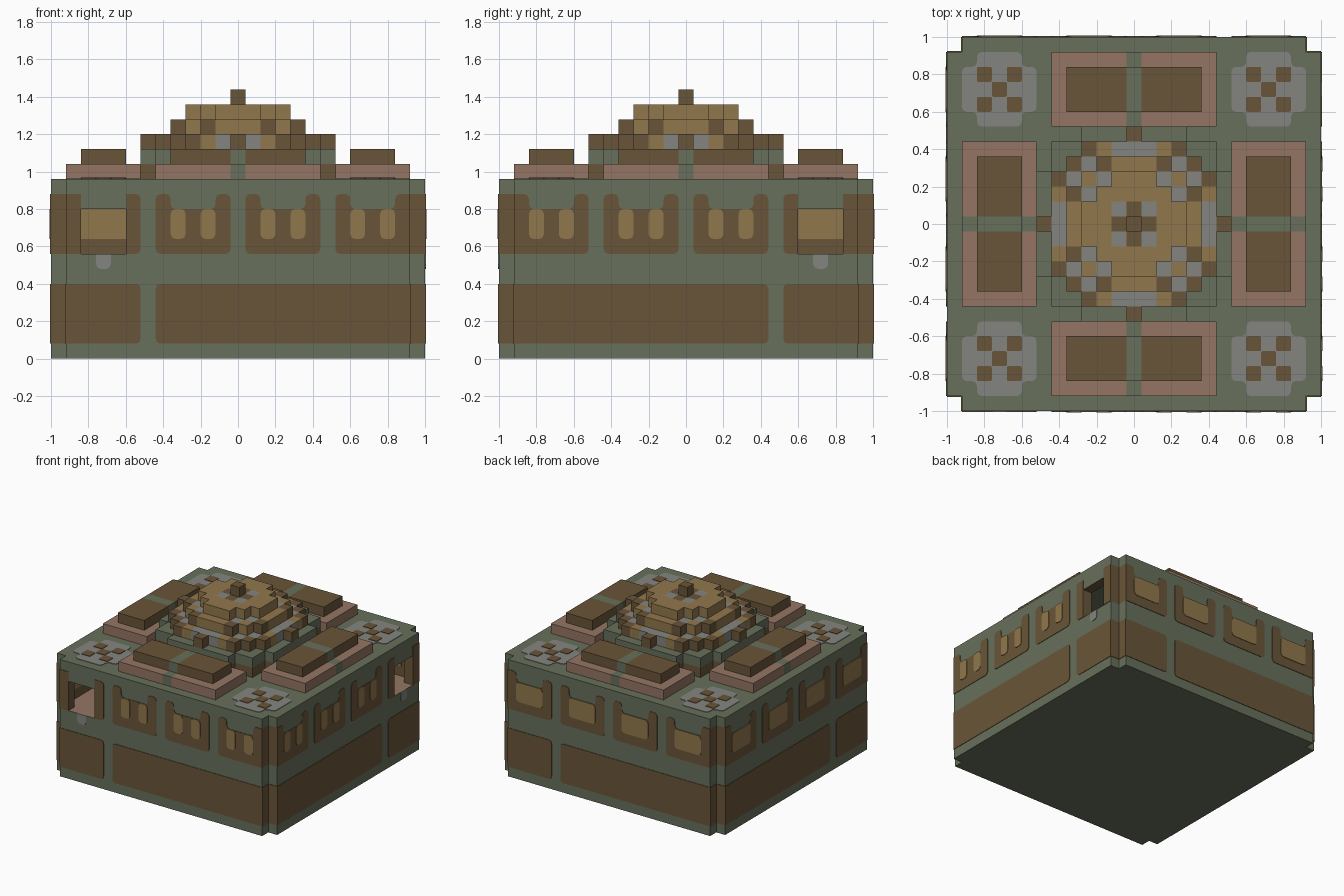
import bpy, bmesh, math
from mathutils import Vector

if "Cube" in bpy.data.objects:
    bpy.data.objects.remove(bpy.data.objects["Cube"], do_unlink=True)

V = 0.08       # block size
SKIN = 0.004   # thickness of painted plates


def material(name, rgb):
    lin = [((c / 255 + 0.055) / 1.055) ** 2.4 for c in rgb]
    m = bpy.data.materials.new(name)
    m.use_nodes = True
    m.diffuse_color = (*lin, 1)
    m.node_tree.nodes["Principled BSDF"].inputs["Base Color"].default_value = (*lin, 1)
    return m


GREEN, BROWN, TAN, PINK, GREY = range(5)
MATS = [material("moss green", (103, 112, 91)), material("dark wood", (105, 85, 56)),
        material("tan wood", (145, 119, 76)), material("terracotta", (148, 117, 99)),
        material("stone grey", (132, 132, 128))]

# Wall frames: u runs along the wall, d points outward from the centre
SIDES = {"front": lambda u, d, z: (u, -d, z), "right": lambda u, d, z: (d, -u, z),
         "back": lambda u, d, z: (-u, d, z), "left": lambda u, d, z: (-d, u, z)}


def finish(name, bm, rule):
    """Make an object; rule is a colour or a function of the face."""
    bmesh.ops.recalc_face_normals(bm, faces=bm.faces[:])
    bm.normal_update()
    me = bpy.data.meshes.new(name)
    used = [rule(f) if callable(rule) else rule for f in bm.faces]
    slots = sorted(set(used))
    for f, c in zip(bm.faces, used):
        f.material_index = slots.index(c)
    for c in slots:
        me.materials.append(MATS[c])
    bm.to_mesh(me)
    bm.free()
    ob = bpy.data.objects.new(name, me)
    bpy.context.collection.objects.link(ob)
    return ob


def prism(bm, pts, lo, hi, place):
    """Extrude a flat outline from lo to hi; place(a, b, h) gives the position."""
    rings = [[bm.verts.new(place(a, b, h)) for a, b in pts] for h in (lo, hi)]
    n = len(pts)
    for r in rings:
        bm.faces.new(r)
    for i in range(n):
        j = (i + 1) % n
        bm.faces.new((rings[0][i], rings[0][j], rings[1][j], rings[1][i]))


def rect(a0, b0, a1, b1):
    return [(a0, b0), (a1, b0), (a1, b1), (a0, b1)]


def rounded(pts, r=0.025, keep=lambda p: False):
    """Round the corners of an outline."""
    out = []
    for i, p in enumerate(pts):
        if keep(p):
            out.append(p)
            continue
        p0, c, p1 = Vector(pts[i - 1]), Vector(p), Vector(pts[(i + 1) % len(pts)])
        s, e = c + (p0 - c).normalized() * r, c + (p1 - c).normalized() * r
        m = (s + e) / 2 * 0.6 + c * 0.4
        out += [tuple(s), tuple(m), tuple(e)]
    return out


def flat(a, b, h):
    return (a, b, h)


def plates(name, outlines, colour, side=None, base=1.0, layer=1):
    """Thin painted shapes on a wall (side given) or on the roof."""
    bm = bmesh.new()
    place = (lambda u, z, d: SIDES[side](u, d, z)) if side else flat
    for o in outlines:
        prism(bm, o, base, base + SKIN * layer, place)
    return finish(name, bm, colour)


def layer(name, widths, z0, rule):
    """One layer of blocks; widths[j] is the half width in blocks of row j."""
    cells = {(i, j) for j in range(1 - len(widths), len(widths))
             for i in range(-widths[abs(j)], widths[abs(j)] + 1)}
    bm = bmesh.new()
    cache, colours = {}, {}

    def vert(x, y, k):
        if (x, y, k) not in cache:
            cache[x, y, k] = bm.verts.new(((x - 0.5) * V, (y - 0.5) * V, z0 + k * V))
        return cache[x, y, k]

    for i, j in sorted(cells):
        c = rule(*sorted((abs(i), abs(j)))) if callable(rule) else rule
        quad = [(i, j), (i + 1, j), (i + 1, j + 1), (i, j + 1)]
        faces = [[vert(*q, k) for q in quad] for k in (0, 1)]
        for n, (di, dj) in enumerate([(0, -1), (1, 0), (0, 1), (-1, 0)]):
            if (i + di, j + dj) not in cells:
                p, q = quad[n], quad[(n + 1) % 4]
                faces.append([vert(*p, 0), vert(*q, 0), vert(*q, 1), vert(*p, 1)])
        for f in faces:
            colours[bm.faces.new(f)] = c
    finish(name, bm, lambda f: colours[f])


# Base block and roof with notched corners
notched = []
for sx, sy in ((1, 1), (-1, 1), (-1, -1), (1, -1)):
    corner = [(sx, sy * 0.92), (sx * 0.92, sy * 0.92), (sx * 0.92, sy)]
    notched += corner if sx * sy > 0 else corner[::-1]
bm = bmesh.new()
prism(bm, notched, 0, 0.56, flat)
finish("base_block", bm, lambda f: PINK if f.normal.z > 0.5 else GREEN)
bm = bmesh.new()
prism(bm, notched, 0.88, 0.96, flat)
finish("roof_slab", bm, GREEN)

# Window storey, lower bands and window frames on the four walls
FRAME = [(-.2, .56), (.2, .56), (.2, .88), (.12, .88), (.12, .8), (-.12, .8), (-.12, .88), (-.2, .88)]
at_edge = lambda p: abs(p[0]) > 0.91

for side, place in SIDES.items():
    is_open = side in ("front", "right")
    bm = bmesh.new()
    wall = [rect(-.92, .56, .92, .88)]
    if is_open:
        wall = [[(-.92, .56), (-.84, .56), (-.84, .8), (-.6, .8), (-.6, .56), (.92, .56), (.92, .88), (-.92, .88)]]
    for o in wall:
        prism(bm, o, 0.92, 1.0, lambda u, z, d: place(u, d, z))
    finish(side + "_wall", bm, lambda f: GREEN if max(abs(f.normal.x), abs(f.normal.y)) > 0.5 and
           max(abs(c) for c in f.calc_center_median()[:2]) > 0.99 else BROWN)

    bands = [rect(-.92, .08, -.52, .4), rect(-.44, .08, .92, .4)]
    plates(side + "_bands", [rounded(b, keep=at_edge) for b in bands], BROWN, side)
    plates(side + "_corner_bands", [rect(s * .92, .08, s, .4) for s in (-1, 1)], BROWN, side, 0.92)

    centres = [-.24, .24, .72] + ([] if is_open else [-.72])
    frames = [[(u + c, z) for u, z in FRAME] for c in centres]
    frames = [rounded(f, keep=at_edge) for f in frames]
    if is_open:
        frames += [rect(-.92, .56, -.84, .88),
                   rounded(rect(-.6, .56, -.52, .88), keep=lambda p: p[0] < -.59)]
        plates(side + "_sill_drop", [rounded(rect(-.76, .48, -.68, .56), keep=lambda p: p[1] > .55)],
               GREY, side)
    plates(side + "_window_frames", frames, BROWN, side)

    spans = [(-.12, -.04), (.04, .12)] if is_open else [(-.12, .12)]
    plates(side + "_windows", [rounded(rect(c + a, .64, c + b, .8)) for c in centres for a, b in spans],
           TAN, side, layer=2)
    if not is_open:
        plates(side + "_inner_windows", [rect(c - .12, .64, c + .12, .8) for c in centres],
               TAN, side, 0.92, -1)

    # Stepped roof slabs with a green stripe through the middle
    for part, half, d0, d1, z, colour in (("lower", .44, .52, .92, .96, PINK),
                                          ("upper", .36, .6, .84, 1.04, BROWN)):
        for piece, a, b, col in (("left", -half, -.04, colour), ("stripe", -.04, .04, GREEN),
                                 ("right", .04, half, colour)):
            bm = bmesh.new()
            prism(bm, rect(a, d0, b, d1), z, z + V, place)
            finish(f"{side}_{part}_slab_{piece}", bm, col)

# Stone rosettes with a checker cross on the roof corners
ROSETTE = []
for sx, sy in ((1, 1), (-1, 1), (-1, -1), (1, -1)):
    corner = [(sx * .2, sy * .12), (sx * .12, sy * .12), (sx * .12, sy * .2)]
    ROSETTE += corner if sx * sy > 0 else corner[::-1]
spots = [(x, y) for x in (-.72, .72) for y in (-.72, .72)]
plates("roof_rosettes", [rounded([(x + a, y + b) for a, b in ROSETTE]) for x, y in spots],
       GREY, base=0.96)
checks = [(0, 0), (V, V), (-V, V), (V, -V), (-V, -V)]
plates("rosette_checks", [rounded(rect(x + a - .04, y + b - .04, x + a + .04, y + b + .04), 0.008)
                          for x, y in spots for a, b in checks], BROWN, base=0.96, layer=2)


# Stepped dome of blocks
def ring_colour(a, b):
    if b == 5:
        return GREY if a < 2 else TAN if a == 2 else BROWN
    return GREY if (a, b) == (3, 4) else BROWN


def middle_colour(a, b):
    return {(2, 4): BROWN, (2, 3): GREY}.get((a, b), TAN)


def crown_colour(a, b):
    return {(0, 1): BROWN, (1, 1): GREY}.get((a, b), TAN)


plinth = [6, 6, 6, 6, 5, 5, 3]
layer("dome_plinth_lower", plinth, 0.96, BROWN)
layer("dome_plinth_upper", plinth, 1.04, GREEN)
layer("dome_ring", [6, 5, 5, 5, 4, 3, 0], 1.12, ring_colour)
layer("dome_middle", [4, 4, 4, 3, 2], 1.20, middle_colour)
layer("dome_crown", [3, 3, 2, 1], 1.28, crown_colour)
layer("finial", [0], 1.36, BROWN)
